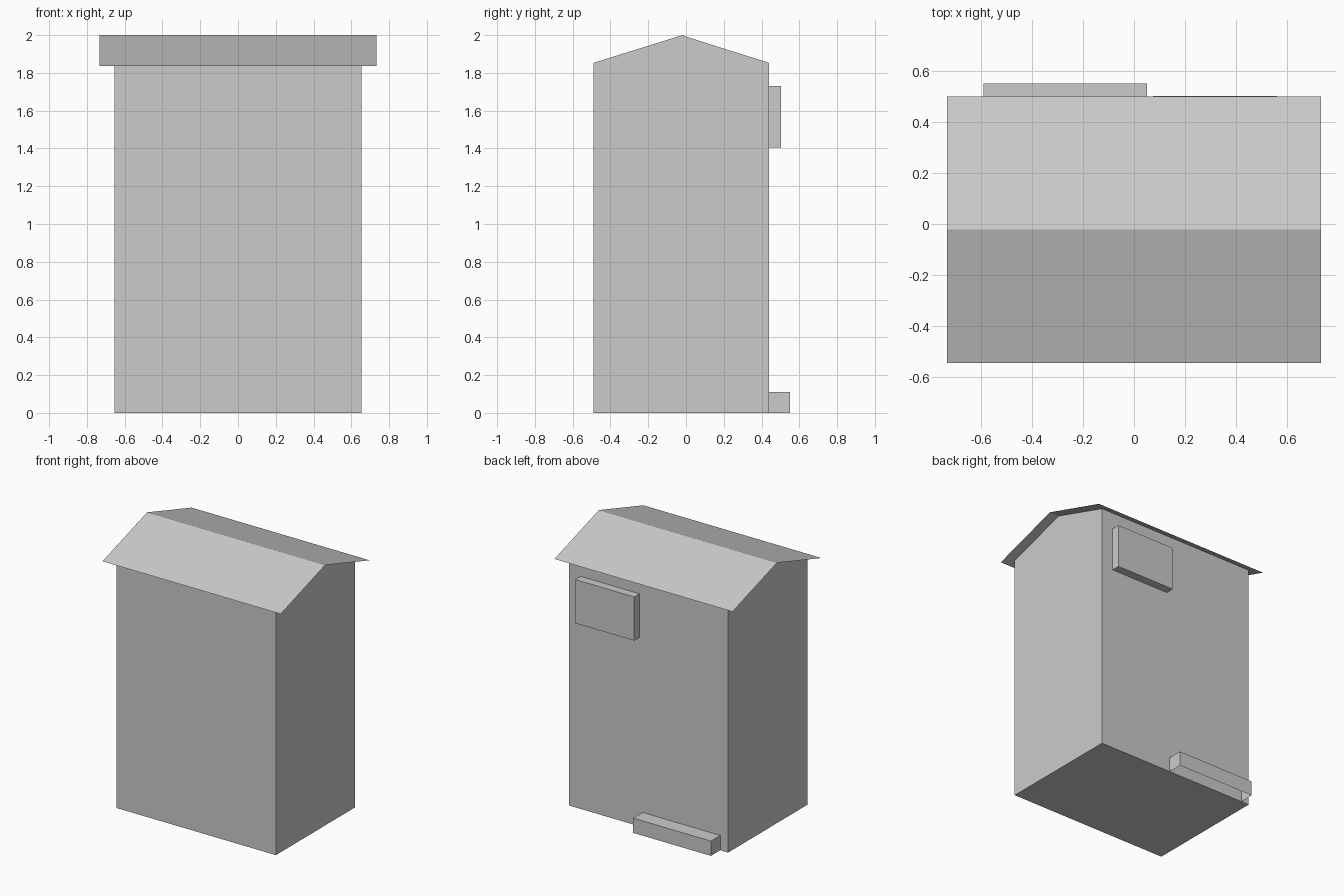
import bpy
import bmesh

if "Cube" in bpy.data.objects:
    bpy.data.objects.remove(bpy.data.objects["Cube"])

grey = bpy.data.materials.new("light_grey")
grey.diffuse_color = (0.6, 0.6, 0.6, 1.0)
grey.use_nodes = True
grey.node_tree.nodes["Principled BSDF"].inputs["Base Color"].default_value = grey.diffuse_color

RIDGE_Y, RIDGE_Z = -0.022, 2.0
EAVE_Z, WALL_TOP = 1.836, 1.853
FRONT_Y, BACK_Y = -0.49, 0.44


def finish(name, bm):
    mesh = bpy.data.meshes.new(name)
    bm.to_mesh(mesh)
    bm.free()
    mesh.materials.append(grey)
    obj = bpy.data.objects.new(name, mesh)
    bpy.context.collection.objects.link(obj)
    return obj


def sweep_x(name, profile, half, closed, caps):
    """Sweep a (y, z) profile along x, optionally closing the ends."""
    bm = bmesh.new()
    left = [bm.verts.new((-half, y, z)) for y, z in profile]
    right = [bm.verts.new((half, y, z)) for y, z in profile]
    n = len(profile)
    for i in range(n if closed else n - 1):
        j = (i + 1) % n
        bm.faces.new((left[i], left[j], right[j], right[i]))
    if caps:
        bm.faces.new(left)
        bm.faces.new(right[::-1])
    bmesh.ops.recalc_face_normals(bm, faces=bm.faces)
    return finish(name, bm)


def box(name, x, y, z, open_bottom=False):
    bm = bmesh.new()
    bmesh.ops.create_cube(bm, size=1)
    for v in bm.verts:
        v.co = [r[0] if c < 0 else r[1] for c, r in zip(v.co, (x, y, z))]
    bm.normal_update()
    # drop the side against the wall, and the underside when it is hollow
    hidden = [f for f in bm.faces
              if f.normal.y < -0.5 or (open_bottom and f.normal.z < -0.5)]
    bmesh.ops.delete(bm, geom=hidden, context='FACES')
    return finish(name, bm)


# Walls, gables and floor; the open top is covered by the roof
sweep_x("walls", [(RIDGE_Y, RIDGE_Z - 0.001), (FRONT_Y, WALL_TOP), (FRONT_Y, 0),
                  (BACK_Y, 0), (BACK_Y, WALL_TOP)], 0.655, False, True)

# Thin folded roof sheet with overhanging eaves
sweep_x("roof", [(0.5, EAVE_Z), (RIDGE_Y, RIDGE_Z), (-0.545, EAVE_Z)],
        0.733, False, False)

# Sign box and doorstep on the back wall
box("wall_panel", (0.075, 0.56), (BACK_Y, 0.502), (1.405, 1.73))
box("doorstep", (-0.59, 0.05), (BACK_Y, 0.55), (0, 0.11), open_bottom=True)
